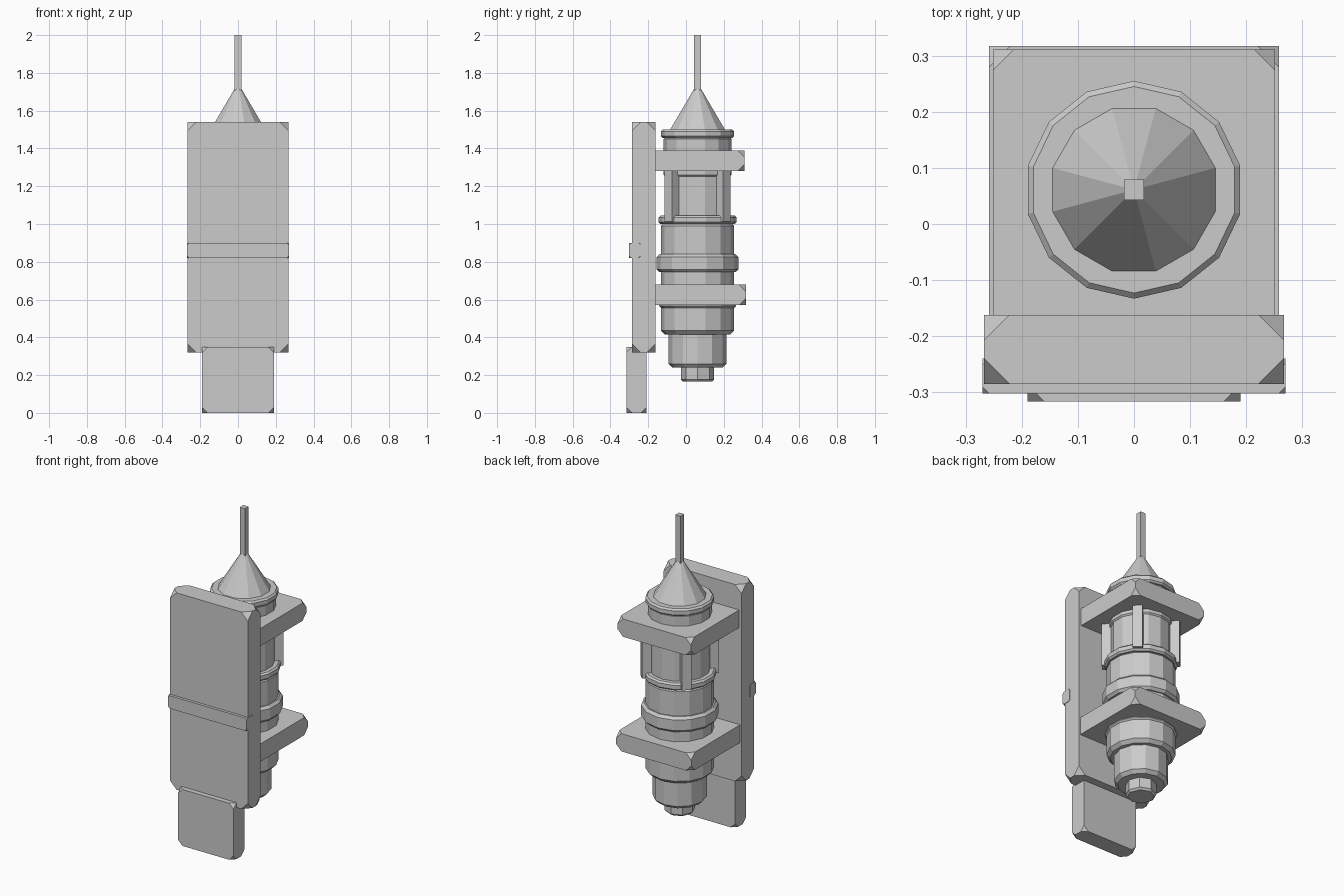
import bpy, bmesh
from math import pi, cos, sin
from mathutils import Matrix

if "Cube" in bpy.data.objects:
    bpy.data.objects.remove(bpy.data.objects["Cube"])

AXIS_Y = 0.061  # canister axis


def finish(bm, name):
    bmesh.ops.recalc_face_normals(bm, faces=bm.faces)
    mesh = bpy.data.meshes.new(name)
    bm.to_mesh(mesh)
    bm.free()
    obj = bpy.data.objects.new(name, mesh)
    bpy.context.collection.objects.link(obj)
    return obj


def block(name, x, y, z, cut=0.0):
    """Box from ranges, with clipped corners."""
    bm = bmesh.new()
    bmesh.ops.create_cube(bm, size=1)
    for v in bm.verts:
        for i, (lo, hi) in enumerate((x, y, z)):
            v.co[i] = hi if v.co[i] > 0 else lo
    obj = finish(bm, name)
    if cut:
        mod = obj.modifiers.new("clipped_corners", 'BEVEL')
        mod.affect = 'VERTICES'
        mod.width = cut
        mod.segments = 1
        mod.limit_method = 'NONE'
    return obj


def drum(name, r, z0, z1, sides=14, top=0.01, bottom=0.01, turn=0.0):
    """Faceted cylinder on the axis, with chamfered rims."""
    bm = bmesh.new()
    rings = []
    for rad, z in ((r - bottom, z0), (r, z0 + bottom), (r, z1 - top), (r - top, z1)):
        rings.append([bm.verts.new((rad * cos(a), AXIS_Y + rad * sin(a), z))
                      for a in (pi / 2 + turn + 2 * pi * i / sides for i in range(sides))])
    for lo, hi in zip(rings, rings[1:]):
        for i in range(sides):
            j = (i + 1) % sides
            bm.faces.new((lo[i], lo[j], hi[j], hi[i]))
    bm.faces.new(rings[0][::-1])
    bm.faces.new(rings[-1])
    return finish(bm, name)


# Mounting plates
block("mounting_plate", (-0.267, 0.267), (-0.285, -0.162), (0.32, 1.54), 0.045)
block("plate_strip", (-0.27, 0.27), (-0.302, -0.24), (0.82, 0.90), 0.012)
block("lower_tab", (-0.19, 0.19), (-0.316, -0.21), (0.0, 0.35), 0.03)

# Brackets holding the canister
block("upper_bracket", (-0.251, 0.251), (-0.22, 0.311), (1.28, 1.39), 0.037)
block("lower_bracket", (-0.258, 0.258), (-0.22, 0.317), (0.57, 0.68), 0.037)

# Canister sections, top to bottom
drum("top_rim", 0.194, 1.455, 1.50)
drum("neck", 0.180, 1.25, 1.46)
drum("ribbed_section", 0.172, 1.03, 1.30)
drum("middle_rim", 0.206, 1.0, 1.045)
drum("main_body", 0.194, 0.66, 1.0)
drum("wide_collar", 0.217, 0.745, 0.84, top=0.015, bottom=0.015)
drum("bracket_washer", 0.203, 0.555, 0.60)
drum("lower_body", 0.194, 0.415, 0.60, bottom=0.02)
drum("bottom_cup", 0.153, 0.24, 0.45, sides=12, bottom=0.02)
drum("bottom_nut", 0.088, 0.165, 0.26, sides=8, bottom=0.012)

# Four ribs on the diagonals
for i in range(4):
    rib = block(f"rib_{i + 1}", (0.14, 0.22), (-0.0275, 0.0275), (1.012, 1.32))
    rib.data.transform(Matrix.Translation((0, AXIS_Y, 0))
                       @ Matrix.Rotation(pi / 4 + i * pi / 2, 4, 'Z'))

# Pointed cap
bm = bmesh.new()
bmesh.ops.create_cone(bm, cap_ends=True, segments=12, radius1=0.158, radius2=0.0, depth=0.26,
                      matrix=Matrix.Translation((0, AXIS_Y, 1.617)) @ Matrix.Rotation(pi / 12, 4, 'Z'))
bmesh.ops.remove_doubles(bm, verts=bm.verts, dist=1e-5)
cap = finish(bm, "cone_cap")

# Square rod at the tip
block("tip_rod", (-0.018, 0.018), (AXIS_Y - 0.018, AXIS_Y + 0.018), (1.68, 2.0))
